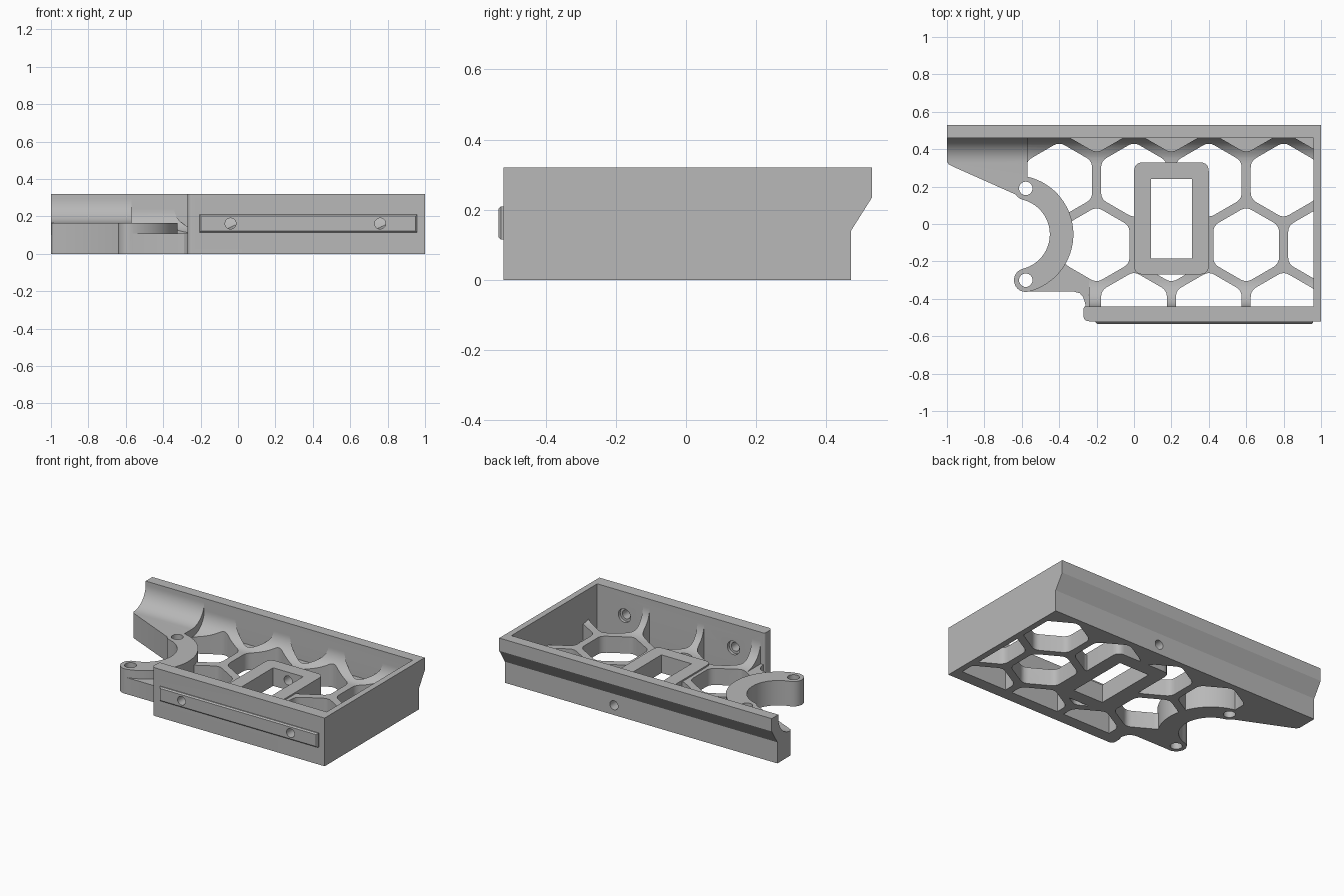
import bpy, bmesh, math
from mathutils import Vector

if "Cube" in bpy.data.objects:
    bpy.data.objects.remove(bpy.data.objects["Cube"])

grey = bpy.data.materials.new("plain grey")
grey.diffuse_color = (0.48, 0.48, 0.48, 1)
grey.use_nodes = True
grey.node_tree.nodes["Principled BSDF"].inputs["Base Color"].default_value = grey.diffuse_color


def rounded(pts, r, steps=5):
    """Round every corner of a 2D outline."""
    out = []
    for i, p in enumerate(pts):
        p, a, b = Vector(p), Vector(pts[i - 1]), Vector(pts[(i + 1) % len(pts)])
        s = p + (a - p).normalized() * min(r, (a - p).length * 0.49)
        e = p + (b - p).normalized() * min(r, (b - p).length * 0.49)
        for k in range(steps + 1):
            t = k / steps
            out.append(tuple(s * (1 - t) ** 2 + p * (2 * t * (1 - t)) + e * t * t))
    return out


def arc(cx, cy, r, a0, a1, n=16):
    return [(cx + r * math.cos(math.radians(a0 + (a1 - a0) * k / n)),
             cy + r * math.sin(math.radians(a0 + (a1 - a0) * k / n))) for k in range(n + 1)]


def circle(cx, cy, r, n=28):
    return arc(cx, cy, r, 0, 360, n)[:-1]


def rect(x0, x1, y0, y1):
    return [(x0, y0), (x1, y0), (x1, y1), (x0, y1)]


def prism(name, pts, lo, hi, axis='z'):
    """Extrude a 2D outline along an axis."""
    place = {'z': lambda u, v, w: (u, v, w),
             'x': lambda u, v, w: (w, u, v),
             'y': lambda u, v, w: (u, w, v)}[axis]
    bm = bmesh.new()
    a = [bm.verts.new(place(u, v, lo)) for u, v in pts]
    b = [bm.verts.new(place(u, v, hi)) for u, v in pts]
    bm.faces.new(a)
    bm.faces.new(b)
    for i in range(len(pts)):
        j = (i + 1) % len(pts)
        bm.faces.new((a[i], a[j], b[j], b[i]))
    bmesh.ops.recalc_face_normals(bm, faces=bm.faces)
    me = bpy.data.meshes.new(name)
    bm.to_mesh(me)
    bm.free()
    me.materials.append(grey)
    ob = bpy.data.objects.new(name, me)
    bpy.context.collection.objects.link(ob)
    return ob


def combine(base, part, op):
    """Boolean a part into the base, then drop the part."""
    bpy.context.view_layer.objects.active = base
    m = base.modifiers.new(op, 'BOOLEAN')
    m.operation, m.solver, m.object = op, 'EXACT', part
    bpy.ops.object.modifier_apply(modifier=m.name)
    bpy.data.objects.remove(part, do_unlink=True)


def add(part):
    combine(tray, part, 'UNION')


def cut(part):
    combine(tray, part, 'DIFFERENCE')


FLOOR, DECK, TOP = 0.11, 0.165, 0.32

# floor slab
tray = prism("honeycomb_tray", [
    (-0.25, -0.5), (0.98, -0.5), (0.98, 0.465), (-0.57, 0.465), (-0.57, 0.2), (-0.5, 0.15),
    (-0.39, -0.05), (-0.5, -0.25), (-0.58, -0.362), (-0.32, -0.362), (-0.29, -0.37),
    (-0.272, -0.39), (-0.262, -0.42)], 0, FLOOR)

# curved fillets where the floor meets the back and front walls
add(prism("back_cove", [(0.33, 0.05), (0.464, 0.05), (0.464, 0.24)]
          + arc(0.33, 0.24, 0.13, 0, -90), -0.57, 0.98, 'x'))
add(prism("front_cove", [(-0.29, 0.05), (-0.46, 0.05), (-0.46, 0.26)]
          + arc(-0.29, 0.26, 0.15, 180, 270), -0.24, 0.98, 'x'))

# honeycomb cells, the rear row being shallow pockets
rows = [(0.582, (-0.2, 0.2, 0.6, 1.0), 0.1), (0.235, (-0.4, 0, 0.4, 0.8), -0.1),
        (-0.111, (-0.2, 0.2, 0.6, 1.0), -0.1), (-0.457, (0, 0.4, 0.8), -0.1)]
for cy, xs, bottom in rows:
    for cx in xs:
        hexagon = [(cx + 0.203 * math.cos(math.radians(30 + 60 * k)),
                    cy + 0.203 * math.sin(math.radians(30 + 60 * k))) for k in range(6)]
        cut(prism("cell", rounded(hexagon, 0.035), bottom, 0.6))

# walls
add(prism("back_wall", [(0.46, 0), (0.47, 0), (0.47, 0.14), (0.53, 0.235), (0.53, TOP),
                        (0.46, TOP)], -1, 1, 'x'))
add(prism("right_wall", rect(0.96, 1.0, -0.52, 0.468), 0, TOP))
add(prism("front_wall", rounded(rect(-0.27, -0.2, -0.52, -0.44), 0.03)[:6]
          + [(0.99, -0.52), (0.99, -0.44)]
          + rounded(rect(-0.27, -0.2, -0.52, -0.44), 0.015)[18:], 0, TOP))

# left wing with its own cove
add(prism("left_wing", [(-1, 0.465), (-1, 0.335), (-0.99, 0.318), (-0.97, 0.308), (-0.62, 0.152),
                        (-0.59, 0.135), (-0.57, 0.2), (-0.57, 0.465)], 0, DECK))
add(prism("wing_cove", [(0.33, 0.1), (0.464, 0.1), (0.464, 0.295)]
          + arc(0.33, 0.295, 0.13, 0, -90), -1, -0.57, 'x'))

# crescent arm with round ends and screw holes
ax, ay, ri, ro = -0.64, -0.055, 0.19, 0.316
mid, ang = (ri + ro) / 2, 76
ends = [(ax + mid * math.cos(math.radians(ang)), ay + s * mid * math.sin(math.radians(ang)))
        for s in (1, -1)]
r = (ro - ri) / 2
add(prism("crescent_arm", arc(ax, ay, ro, -ang, ang, 32)
          + arc(*ends[0], r, ang, ang + 180, 12)[1:-1]
          + arc(ax, ay, ri, ang, -ang, 28)
          + arc(*ends[1], r, 180 - ang, 360 - ang, 12)[1:-1], 0, DECK))
for e in ends:
    cut(prism("arm_hole", circle(*e, 0.036), -0.1, 0.4))

# centre frame with a rectangular window
add(prism("centre_frame", rounded(rect(0, 0.4, -0.27, 0.33), 0.05), 0, 0.12))
cut(prism("window", rect(0.09, 0.31, -0.185, 0.24), -0.1, 0.4))

# raised front strip with a chamfered rim and two screw holes
strip = prism("front_strip", rect(-0.205, 0.957, 0.115, 0.21), -0.535, -0.51, 'y')
bm = bmesh.new()
bm.from_mesh(strip.data)
rim = [e for e in bm.edges if all(v.co.y < -0.53 for v in e.verts)]
bmesh.ops.bevel(bm, geom=rim, offset=0.008, segments=1, affect='EDGES')
bm.to_mesh(strip.data)
bm.free()
add(strip)
for x in (-0.04, 0.76):
    cut(prism("strip_hole", circle(x, 0.162, 0.029), -0.6, -0.4, 'y'))
    cut(prism("counterbore", circle(x, 0.162, 0.045), -0.46, -0.42, 'y'))

# hole through the back wall towards the window
cut(prism("back_hole", circle(0.2, 0.065, 0.03), 0.2, 0.6, 'y'))

# smooth curves, sharp edges
bpy.ops.object.select_all(action='DESELECT')
tray.select_set(True)
bpy.context.view_layer.objects.active = tray
bpy.ops.object.shade_smooth_by_angle(angle=math.radians(30))
